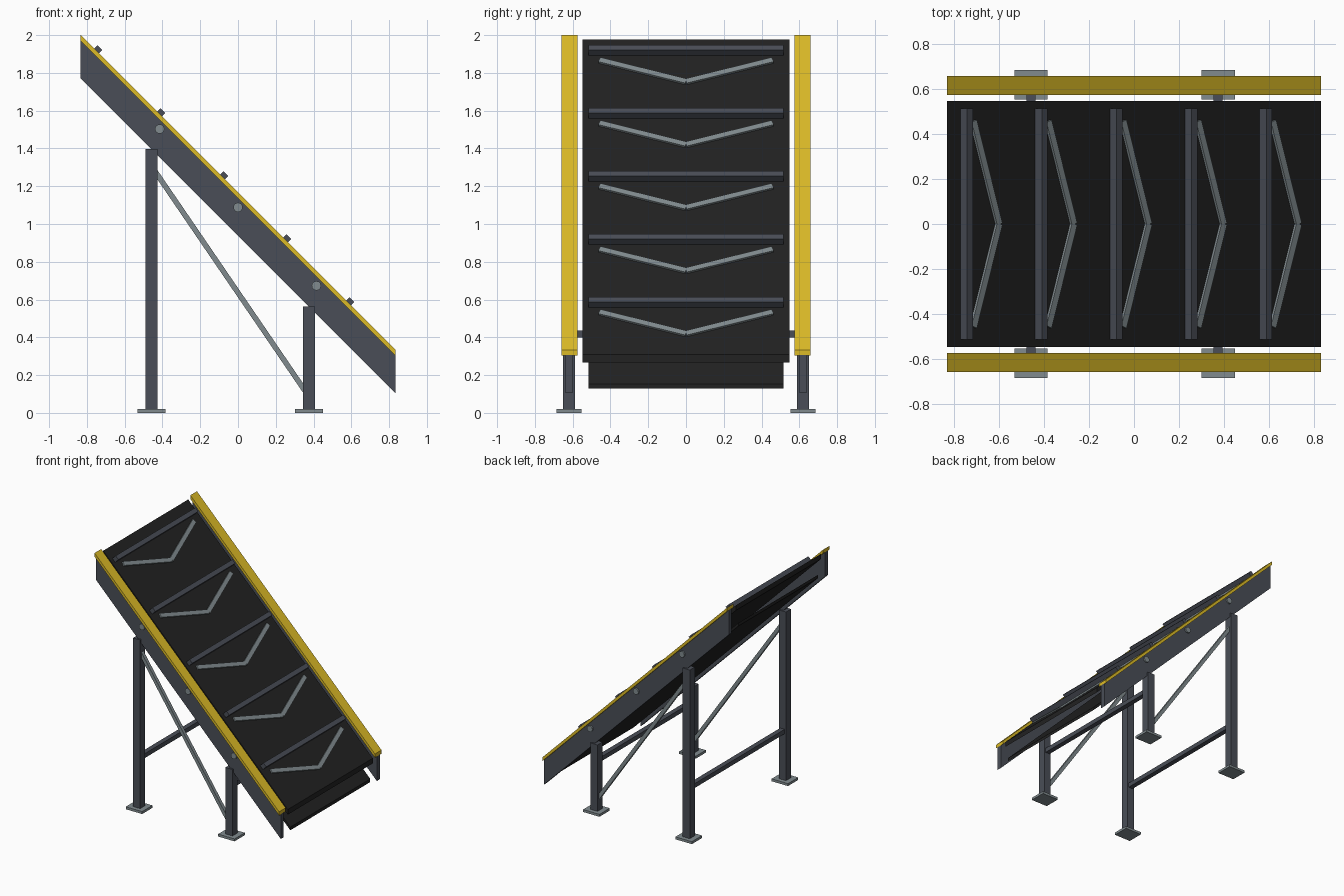
import bpy, bmesh, math
from mathutils import Matrix, Vector

if "Cube" in bpy.data.objects:
    bpy.data.objects.remove(bpy.data.objects["Cube"], do_unlink=True)


def material(name, rgb):
    m = bpy.data.materials.new(name)
    m.use_nodes = True
    m.diffuse_color = (*rgb, 1)
    m.node_tree.nodes["Principled BSDF"].inputs["Base Color"].default_value = (*rgb, 1)
    return m


FRAME = material("dark steel", (0.068, 0.076, 0.095))
STEEL = material("light steel", (0.22, 0.26, 0.275))
YELLOW = material("safety yellow", (0.72, 0.50, 0.02))
RUBBER = material("black rubber", (0.016, 0.016, 0.016))


def finish(name, bm, mat):
    bmesh.ops.recalc_face_normals(bm, faces=bm.faces)
    mesh = bpy.data.meshes.new(name)
    bm.to_mesh(mesh)
    bm.free()
    mesh.materials.append(mat)
    ob = bpy.data.objects.new(name, mesh)
    bpy.context.collection.objects.link(ob)
    return ob


def box(name, center, size, mat, rot=Matrix()):
    bm = bmesh.new()
    bmesh.ops.create_cube(bm, size=1, matrix=Matrix.Translation(center) @ rot @ Matrix.Diagonal((*size, 1)))
    return finish(name, bm, mat)


HALF = 0.833  # half length of the conveyor along x


def sloped_slab(name, low, high, y0, y1, mat):
    """Slab on the 45 degree incline, cut vertically at both ends; low/high are heights at x = 0."""
    bm = bmesh.new()
    ring = [(-HALF, low + HALF), (HALF, low - HALF), (HALF, high - HALF), (-HALF, high + HALF)]
    face = bm.faces.new([bm.verts.new((x, y0, z)) for x, z in ring])
    out = bmesh.ops.extrude_face_region(bm, geom=[face])
    verts = [v for v in out["geom"] if isinstance(v, bmesh.types.BMVert)]
    bmesh.ops.translate(bm, verts=verts, vec=(0, y1 - y0, 0))
    return finish(name, bm, mat)


# Carrying belt and return belt
BELT = 1.143
sloped_slab("carrying_belt", BELT - 0.042, BELT, -0.548, 0.548, RUBBER)
sloped_slab("return_belt", 0.961, 0.987, -0.515, 0.515, RUBBER)

# Cleats and chevron ribs, in belt coordinates: x downhill, z off the belt
INCLINE = Matrix.Rotation(math.radians(45), 4, "Y")


def on_belt(x, y, lift):
    n = lift / math.sqrt(2)
    return Vector((x + n, y, BELT - x + n))


for i in range(5):
    x = -0.761 + i * 0.3335
    box(f"cleat_{i + 1}", on_belt(x, 0, 0.02), (0.036, 1.03, 0.044), FRAME, INCLINE)
    for side in (-1, 1):
        turn = INCLINE @ Matrix.Rotation(side * math.radians(19.3), 4, "Z")
        box(f"chevron_rib_{i + 1}_{'left' if side < 0 else 'right'}",
            on_belt(x + 0.098, side * 0.229, 0.005), (0.034, 0.487, 0.014), STEEL, turn)

PLATE_LOW = 0.937
for side, tag in ((-1, "front"), (1, "back")):
    # Side plates with yellow caps
    sloped_slab(f"{tag}_side_plate", PLATE_LOW, 1.14, side * 0.6, side * 0.638, FRAME)
    sloped_slab(f"{tag}_yellow_cap", 1.137, 1.167, side * 0.575, side * 0.66, YELLOW)

    # Roller end caps
    for i, x in enumerate((-0.415, 0, 0.415)):
        bm = bmesh.new()
        bmesh.ops.create_cone(bm, cap_ends=True, segments=12, radius1=0.025, radius2=0.025, depth=0.03,
                              matrix=Matrix.Translation((x, side * 0.635, 1.088 - x))
                              @ Matrix.Rotation(math.pi / 2, 4, "X"))
        finish(f"{tag}_roller_cap_{i + 1}", bm, STEEL)

    # Legs with feet
    for x, kind in ((-0.459, "tall"), (0.375, "short")):
        top = PLATE_LOW - x
        box(f"{tag}_{kind}_leg", (x, side * 0.62, top / 2 + 0.005), (0.064, 0.064, top - 0.01), FRAME)
        box(f"{tag}_{kind}_foot", (x, side * 0.62, 0.01), (0.148, 0.132, 0.02), STEEL)

    # Diagonal brace between the legs
    a, b = Vector((-0.459, side * 0.62, 1.308)), Vector((0.375, side * 0.62, 0.087))
    angle = math.atan2(a.z - b.z, b.x - a.x)
    box(f"{tag}_brace", (a + b) / 2, ((b - a).length, 0.028, 0.028), STEEL,
        Matrix.Rotation(angle, 4, "Y"))

# Cross bars joining the leg pairs
for x, kind in ((-0.459, "tall"), (0.375, "short")):
    box(f"{kind}_cross_bar", (x, 0, 0.418), (0.04, 1.2, 0.036), FRAME)
